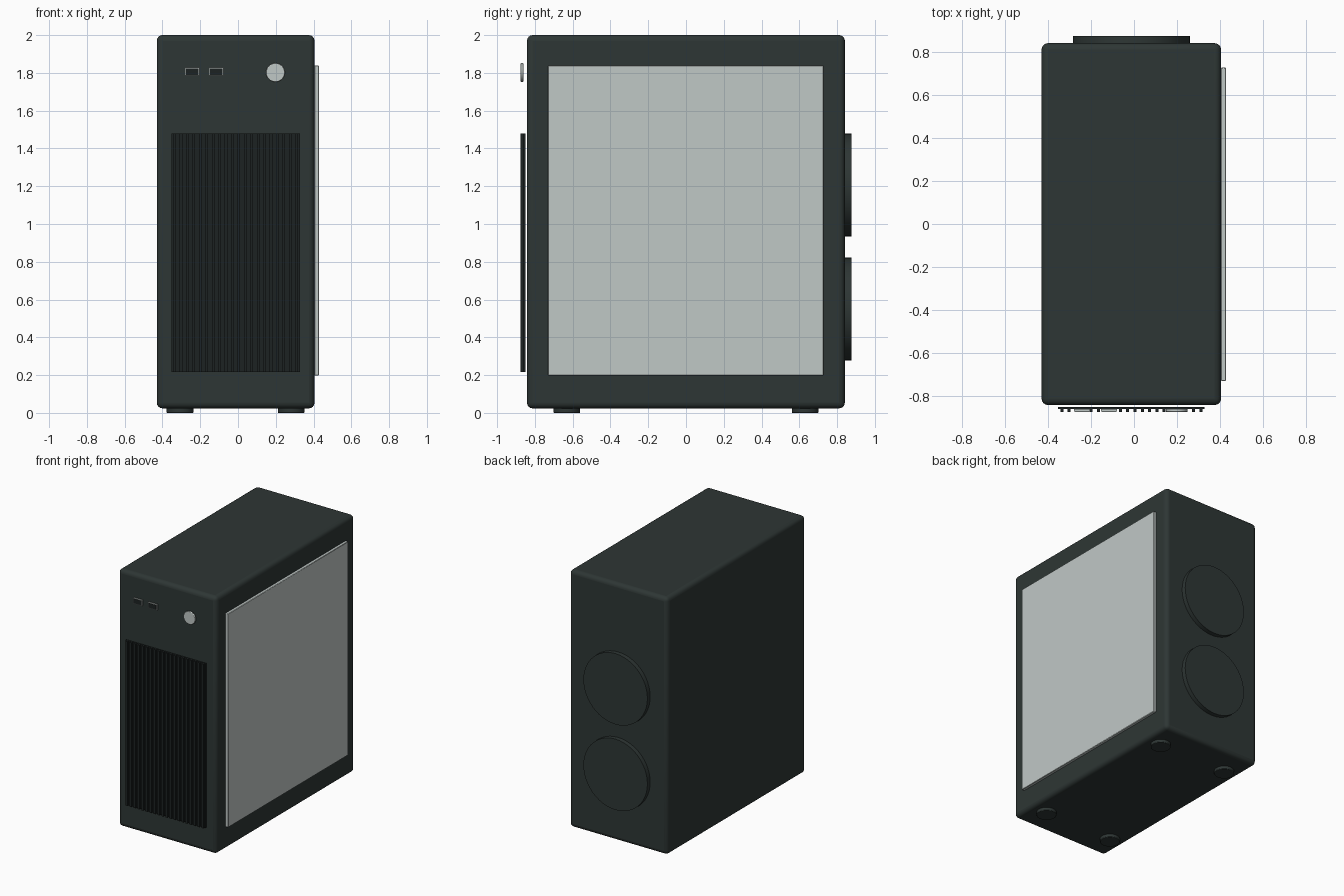
import bpy, math

if "Cube" in bpy.data.objects:
    bpy.data.objects.remove(bpy.data.objects["Cube"])

CX = -0.0125  # case centre line; the glass sits proud on the right


def material(name, rgb):
    m = bpy.data.materials.new(name)
    m.diffuse_color = (*rgb, 1)
    m.use_nodes = True
    m.node_tree.nodes["Principled BSDF"].inputs["Base Color"].default_value = m.diffuse_color
    return m


CASE = material("dark_case", (0.027, 0.037, 0.035))
BLACK = material("black_grille", (0.012, 0.016, 0.016))
GLASS = material("pale_glass", (0.53, 0.58, 0.565))


def finish(ob, name, mat, bevel=0, segments=3):
    ob.name = name
    ob.data.materials.append(mat)
    if bevel:
        b = ob.modifiers.new("bevel", 'BEVEL')
        b.width, b.segments = bevel, segments
        b.limit_method = 'ANGLE'
    bpy.ops.object.shade_smooth_by_angle(angle=math.radians(35))
    return ob


def box(name, lo, hi, mat, bevel=0, segments=3):
    bpy.ops.mesh.primitive_cube_add(size=1, location=[(a + b) / 2 for a, b in zip(lo, hi)])
    ob = bpy.context.object
    ob.scale = [b - a for a, b in zip(lo, hi)]
    bpy.ops.object.transform_apply(location=False, rotation=False, scale=True)
    return finish(ob, name, mat, bevel, segments)


def disc(name, centre, radius, depth, mat, along_y=True, bevel=0):
    bpy.ops.mesh.primitive_cylinder_add(
        vertices=48, radius=radius, depth=depth, location=centre,
        rotation=(math.pi / 2 if along_y else 0, 0, 0))
    return finish(bpy.context.object, name, mat, bevel, 2)


# Rounded main case
box("case_body", (-0.43, -0.842, 0.024), (0.405, 0.841, 2.0), CASE, 0.03, 4)

# Glass side panel
box("glass_panel", (0.404, -0.73, 0.198), (0.428, 0.727, 1.84), GLASS, 0.003, 1)

# Front grille: backing plate, just clear of the case, with vertical ribs
box("grille_plate", (CX - 0.34, -0.861, 0.217), (CX + 0.34, -0.851, 1.48), BLACK)
for i in range(20):
    x = CX + (i - 9.5) * 0.034
    box(f"grille_rib_{i + 1}", (x - 0.007, -0.875, 0.217), (x + 0.007, -0.86, 1.48), BLACK)

# Front ports: pale frame with a dark socket plate
for i, x in enumerate((-0.242, -0.116)):
    box(f"port_frame_{i + 1}", (x - 0.038, -0.872, 1.785), (x + 0.038, -0.86, 1.829), GLASS)
    box(f"port_socket_{i + 1}", (x - 0.033, -0.874, 1.79), (x + 0.033, -0.871, 1.824), BLACK)

# Power button
disc("power_button", (0.198, -0.868, 1.802), 0.05, 0.014, GLASS, bevel=0.003)

# Rear fan covers
for i, z in enumerate((1.207, 0.55)):
    disc(f"rear_fan_{i + 1}", (CX, 0.855, z), 0.272, 0.04, CASE)

# Four round feet
for sx in (-1, 1):
    for sy in (-1, 1):
        disc(f"foot_{'left' if sx < 0 else 'right'}_{'front' if sy < 0 else 'back'}",
             (CX + sx * 0.294, sy * 0.631, 0.016), 0.071, 0.032, CASE, False, 0.004)
